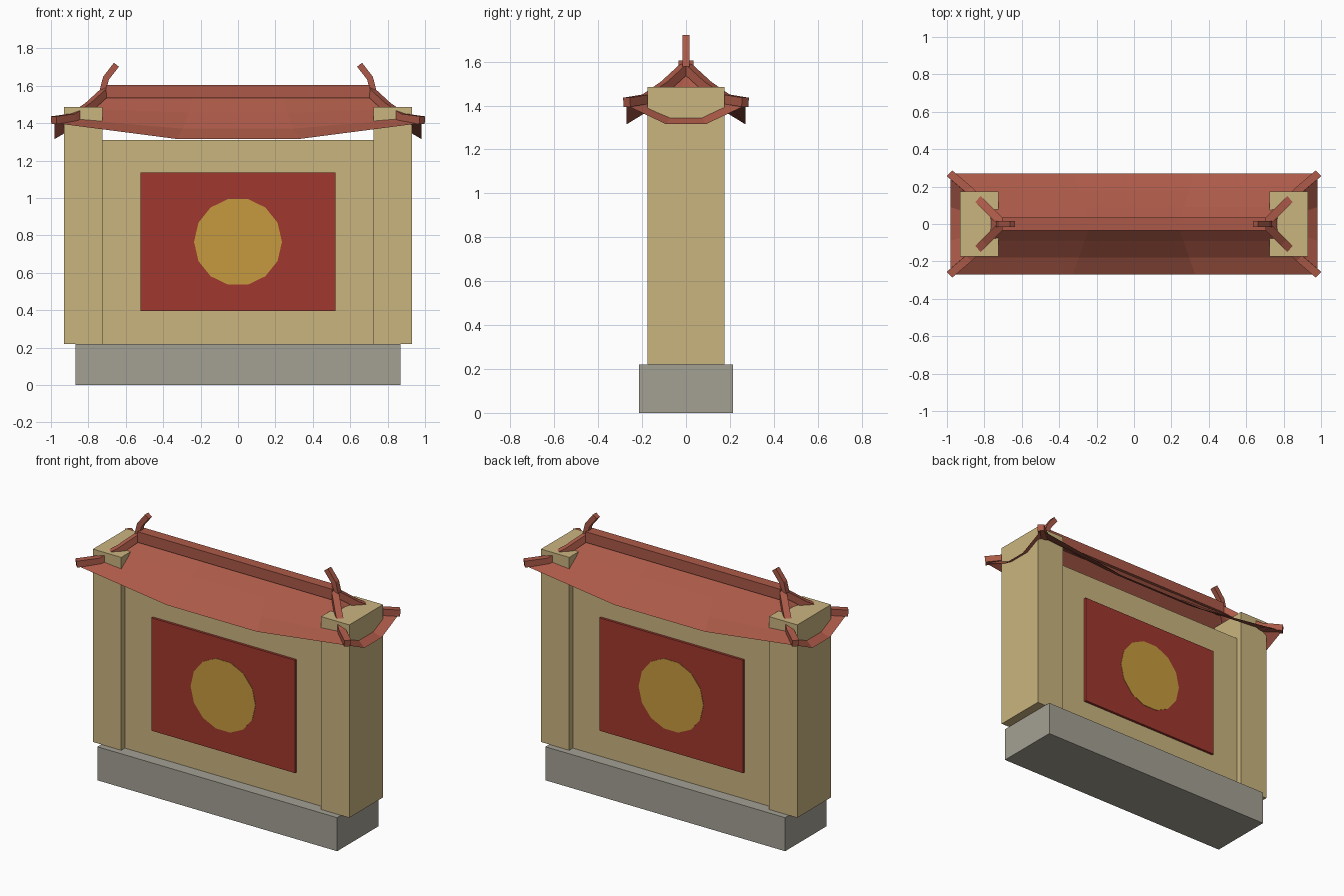
import bpy, bmesh, math
from mathutils import Vector

if "Cube" in bpy.data.objects:
    bpy.data.objects.remove(bpy.data.objects["Cube"], do_unlink=True)


def material(name, rgb):
    lin = [((c / 255 + 0.055) / 1.055) ** 2.4 for c in rgb] + [1.0]
    m = bpy.data.materials.new(name)
    m.use_nodes = True
    m.diffuse_color = lin
    m.node_tree.nodes["Principled BSDF"].inputs["Base Color"].default_value = lin
    return m


STONE = material("grey stone", (164, 161, 148))
PLASTER = material("tan plaster", (203, 181, 128))
RED = material("red panel", (160, 56, 46))
GOLD = material("gold", (198, 154, 62))
TILE = material("roof tile", (172, 90, 72))


def finish(bm, name, mat):
    me = bpy.data.meshes.new(name)
    bm.to_mesh(me)
    bm.free()
    me.materials.append(mat)
    ob = bpy.data.objects.new(name, me)
    bpy.context.collection.objects.link(ob)
    return ob


def box(name, lo, hi, mat):
    bm = bmesh.new()
    bmesh.ops.create_cube(bm, size=1)
    for v in bm.verts:
        v.co = [a + (c + 0.5) * (b - a) for a, b, c in zip(lo, hi, v.co)]
    return finish(bm, name, mat)


def beam(name, path, width, height, mat):
    """Sweep a rectangular section along a path."""
    bm = bmesh.new()
    pts = [Vector(p) for p in path]
    flat = pts[-1] - pts[0]
    side = Vector((-flat.y, flat.x, 0)).normalized()
    rings = []
    for i, p in enumerate(pts):
        t = (pts[min(i + 1, len(pts) - 1)] - pts[max(i - 1, 0)]).normalized()
        up = t.cross(side).normalized()
        rings.append([bm.verts.new(p + side * a * width / 2 + up * b * height / 2)
                      for a, b in ((-1, -1), (1, -1), (1, 1), (-1, 1))])
    for r, s in zip(rings, rings[1:]):
        for k in range(4):
            bm.faces.new((r[k], r[(k + 1) % 4], s[(k + 1) % 4], s[k]))
    bm.faces.new(rings[0])
    bm.faces.new(rings[-1])
    bmesh.ops.recalc_face_normals(bm, faces=bm.faces)
    return finish(bm, name, mat)


# Plinth, wall and pillars
box("plinth", (-0.87, -0.215, 0), (0.87, 0.215, 0.22), STONE)
box("wall", (-0.725, -0.137, 0.22), (0.725, 0.137, 1.31), PLASTER)
for s, label in ((1, "left"), (-1, "right")):
    x = sorted((0.725 * s, 0.93 * s))
    box(label + "_pillar", (x[0], -0.175, 0.22), (x[1], 0.175, 1.485), PLASTER)

# Panels and discs on both faces
for s, label in ((-1, "front"), (1, "back")):
    y = sorted((0.13 * s, 0.153 * s))
    box(label + "_panel", (-0.52, y[0], 0.395), (0.52, y[1], 1.135), RED)
    bm = bmesh.new()
    bmesh.ops.create_cone(bm, cap_ends=True, segments=14, radius1=0.235,
                          radius2=0.235, depth=0.006)
    for v in bm.verts:
        a = math.atan2(v.co.y, v.co.x)
        k = round(a / (math.tau / 14) - 0.01)
        a = k * math.tau / 14
        v.co = (0.235 * math.cos(a), 0.154 * s + v.co.z * 0.5, 0.765 + 0.235 * math.sin(a))
    bmesh.ops.recalc_face_normals(bm, faces=bm.faces)
    finish(bm, label + "_disc", GOLD)

# Hipped roof sheet: rows run from ridge to eave, each side sags in the middle
HIP_Z = (1.55, 1.475, 1.42, 1.40)
SAG = (0, 0.02, 0.05, 0.085)
bm = bmesh.new()
for turn in range(4):
    rows = []
    for i in range(4):
        hx, hy = 0.70 + 0.28 * i / 3, 0.27 * i / 3
        corners = [(hx, -hy), (hx, hy), (-hx, hy), (-hx, -hy)]
        a, b = corners[turn], corners[(turn + 1) % 4]
        row = []
        for j in range(4):
            sag = SAG[i] if j in (1, 2) else 0
            row.append(bm.verts.new((a[0] + (b[0] - a[0]) * j / 3,
                                     a[1] + (b[1] - a[1]) * j / 3, HIP_Z[i] - sag)))
        rows.append(row)
    for r, q in zip(rows, rows[1:]):
        for j in range(3):
            bm.faces.new((r[j], q[j], q[j + 1], r[j + 1]))
bmesh.ops.remove_doubles(bm, verts=bm.verts, dist=0.0005)
bm.normal_update()
for f in bm.faces:
    if f.normal.z < 0:
        f.normal_flip()
finish(bm, "roof", TILE)

# Main ridge, hip ridges and ridge horns
box("main_ridge", (-0.705, -0.034, 1.535), (0.705, 0.034, 1.605), TILE)
for sx, lx in ((1, "left"), (-1, "right")):
    for sy, ly in ((-1, "front"), (1, "back")):
        path = [(sx * (0.70 + d), sy * d, z) for d, z in
                ((0, 1.575), (0.093, 1.49), (0.18, 1.43), (0.283, 1.415))]
        path[-1] = (sx * 0.985, sy * 0.27, 1.415)
        beam(f"{ly}_{lx}_hip_ridge", path, 0.042, 0.042, TILE)
    beam(lx + "_horn", [(sx * 0.722, 0, 1.575), (sx * 0.706, 0, 1.64),
                        (sx * 0.65, 0, 1.712)], 0.034, 0.034, TILE)
